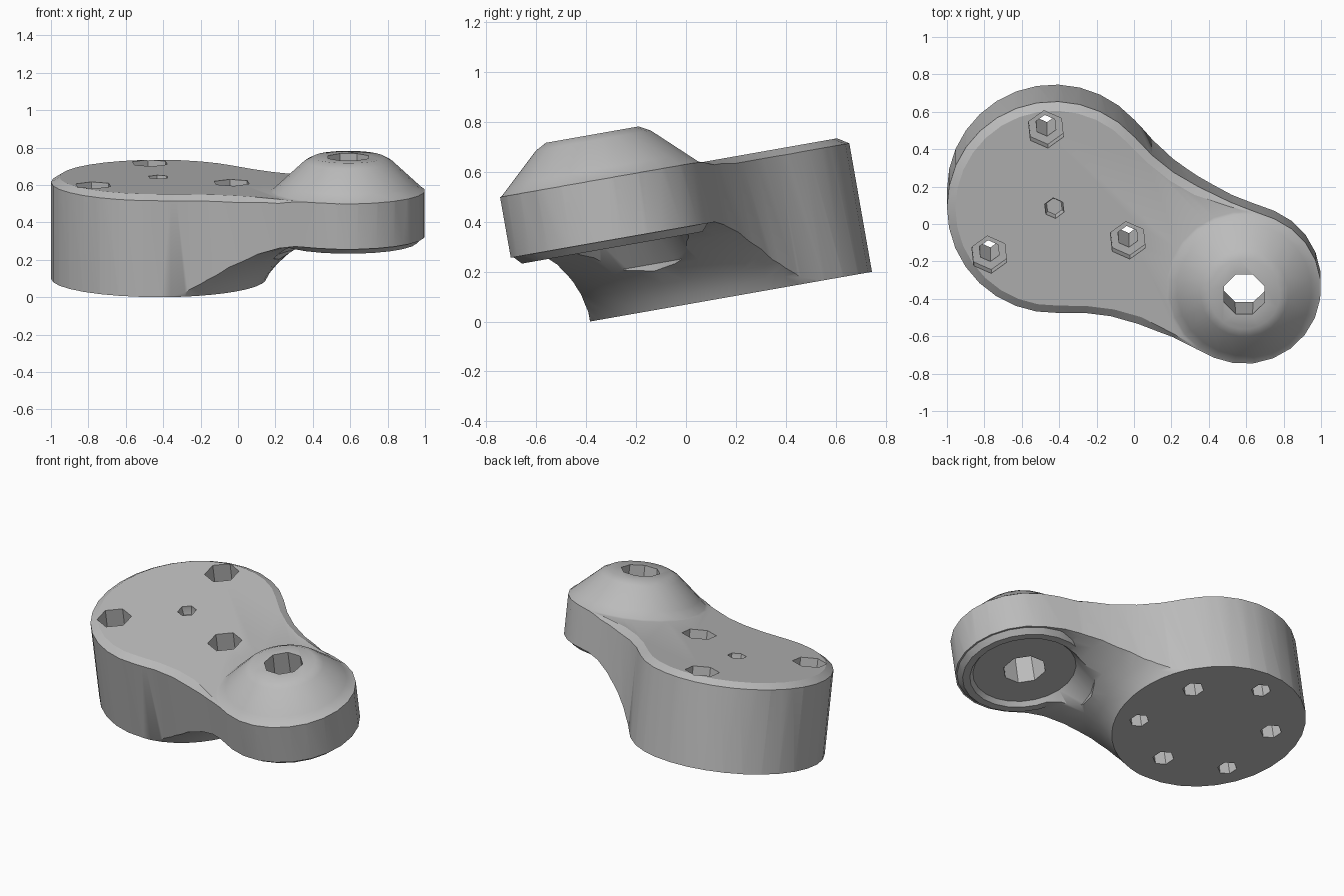
import bpy, bmesh, math
from mathutils import Matrix, Vector

if "Cube" in bpy.data.objects:
    bpy.data.objects.remove(bpy.data.objects["Cube"])

BIG_R, SMALL_R, SPAN = 0.574, 0.41, 1.105
BASE, TOP = 0.067, 0.618

grey = bpy.data.materials.new("plain grey")
grey.use_nodes = True
grey.diffuse_color = (0.5, 0.5, 0.5, 1)
grey.node_tree.nodes["Principled BSDF"].inputs["Base Color"].default_value = (0.5, 0.5, 0.5, 1)


def loft(name, rings):
    """Closed solid through matching rings of points."""
    bm = bmesh.new()
    loops = [[bm.verts.new(p) for p in ring] for ring in rings]
    n = len(loops[0])
    for a, b in zip(loops, loops[1:]):
        for i in range(n):
            j = (i + 1) % n
            bm.faces.new((a[i], a[j], b[j], b[i]))
    bmesh.ops.triangulate(bm, faces=bm.faces)
    bm.faces.new(loops[0][::-1])
    bm.faces.new(loops[-1])
    bmesh.ops.recalc_face_normals(bm, faces=bm.faces)
    mesh = bpy.data.meshes.new(name)
    bm.to_mesh(mesh)
    bm.free()
    obj = bpy.data.objects.new(name, mesh)
    obj.data.materials.append(grey)
    bpy.context.collection.objects.link(obj)
    return obj


def revolve(name, profile, x=0, y=0, sides=24, turn=0):
    """Solid of revolution from (radius, height) pairs."""
    angles = [turn + math.tau * i / sides for i in range(sides)]
    return loft(name, [[(x + r * math.cos(a), y + r * math.sin(a), z) for a in angles]
                       for r, z in profile])


def combine(target, tool, operation):
    mod = target.modifiers.new(operation.lower(), "BOOLEAN")
    mod.operation, mod.object, mod.solver = operation, tool, "EXACT"
    mod.use_hole_tolerant = True
    bpy.context.view_layer.objects.active = target
    bpy.ops.object.modifier_apply(modifier=mod.name)
    bpy.data.objects.remove(tool)


def arc(x, r, start, end, steps):
    angles = [math.radians(start + (end - start) * i / steps) for i in range(steps + 1)]
    return [(x + r * math.cos(a), r * math.sin(a)) for a in angles]


def outline(z, big=0, small=0):
    """Two round ends joined by a waisted neck, each end grown by its own amount."""
    neck = [(0.37, 0.465 + big), (0.51, 0.425 + big),
            (0.66, 0.406 + big), (0.86, 0.397 + (big + small) / 2)]
    pts = arc(0, BIG_R + big, 65, 295, 20)
    pts += [(x, -y) for x, y in neck]
    pts += arc(SPAN, SMALL_R + small, -90, 90, 12)
    pts += neck[::-1]
    return [(x, y, z) for x, y in pts]


# Arm body: a tall outline trimmed from below and above
body = loft("arm_body", [outline(0), outline(0.9)])

# Underside: foot flaring into the neck
under = revolve("underside", [(0.577, BASE), (0.6, 0.11), (0.645, 0.165), (0.72, 0.235),
                              (0.85, 0.315), (0.96, 0.356), (1.05, 0.373),
                              (2.2, 0.376), (2.2, 1.2)], sides=48)
combine(body, under, "INTERSECT")

# Top envelope: sloping chamfer around a flat deck
deck = loft("deck", [outline(-0.1, 0.03, 0.03), outline(0.571, 0.03, 0.03),
                     outline(TOP, -0.045, 0.004)])
boss = revolve("boss", [(0.47, 0.5), (0.47, 0.595), (0.44, 0.61), (0.403, 0.623),
                        (0.36, 0.663), (0.235, 0.779), (0.19, 0.803)], x=SPAN, turn=0.02)
combine(deck, boss, "UNION")
combine(body, deck, "INTERSECT")

# Bevelled pad with a dished seat under the small end, and the tapered bore
pad = revolve("pad", [(0.37, 0.343), (0.404, 0.379), (0.404, 0.5)], x=SPAN, turn=0.01)
combine(body, pad, "UNION")
seat = revolve("seat", [(0.4, 0.15), (0.4, 0.25), (0.306, 0.37)], x=SPAN, turn=0.03)
combine(body, seat, "DIFFERENCE")
combine(body, revolve("bore", [(0.135, 0.1), (0.113, 0.95)], x=SPAN, sides=8), "DIFFERENCE")

# Bolt holes: three counterbored through holes, three blind ones between them
axis_turn = math.atan2(-0.435, 1.016)
for k in range(6):
    a = math.radians(96 + 60 * k) - axis_turn
    if k % 2 == 0:
        ring, profile = 0.43, [(0.058, 0), (0.058, 0.5), (0.102, 0.501), (0.102, 0.8)]
    else:
        ring, profile = 0.38, [(0.064, 0), (0.064, 0.22)]
    combine(body, revolve("bolt_hole", profile, ring * math.cos(a), ring * math.sin(a), 6, a),
            "DIFFERENCE")

# Shallow centre mark on the deck
combine(body, revolve("centre_mark", [(0.045, 0.565), (0.056, 0.6), (0.056, 0.8)], sides=6),
        "DIFFERENCE")

# Lay the arm diagonally and tilt it forward
body.data.transform(Matrix.Rotation(math.radians(10), 4, "X")
                    @ Matrix.Translation(Vector((-0.426, 0.195, 0)))
                    @ Matrix.Rotation(axis_turn, 4, "Z"))

bpy.ops.object.select_all(action="DESELECT")
body.select_set(True)
bpy.context.view_layer.objects.active = body
bpy.ops.object.shade_smooth_by_angle(angle=math.radians(32))
